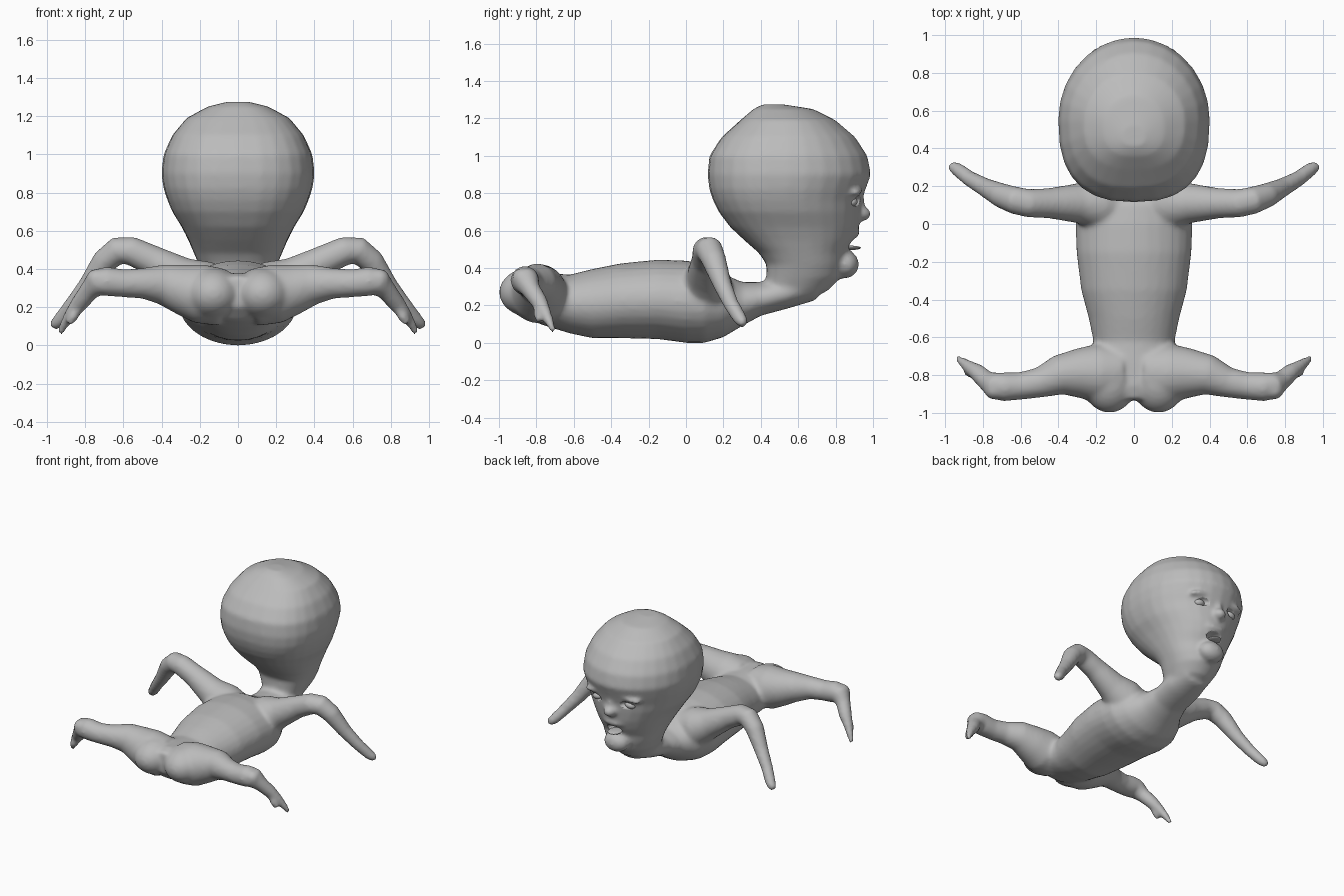
import bpy, bmesh, math
from mathutils import Vector, Matrix

if "Cube" in bpy.data.objects:
    bpy.data.objects.remove(bpy.data.objects["Cube"])

skin = bpy.data.materials.new("grey_skin")
skin.diffuse_color = (0.5, 0.5, 0.5, 1)
skin.use_nodes = True
skin.node_tree.nodes["Principled BSDF"].inputs["Base Color"].default_value = skin.diffuse_color
N = 28


def finish(name, bm):
    bmesh.ops.recalc_face_normals(bm, faces=bm.faces)
    me = bpy.data.meshes.new(name)
    bm.to_mesh(me)
    bm.free()
    for p in me.polygons:
        p.use_smooth = True
    me.materials.append(skin)
    ob = bpy.data.objects.new(name, me)
    bpy.context.collection.objects.link(ob)
    return ob


def loft(bm, rings):
    rows = [[bm.verts.new(p) for p in r] for r in rings]
    for a, b in zip(rows, rows[1:]):
        for i in range(N):
            j = (i + 1) % N
            bm.faces.new((a[i], a[j], b[j], b[i]))
    bm.faces.new(rows[0])
    bm.faces.new(rows[-1])


def tube(bm, path, s):
    """Round limb along (x, y, z, radius) points, mirrored by s."""
    pts = [Vector((x * s, y, z)) for x, y, z, r in path]
    rings = []
    for i, p in enumerate(pts):
        t = (pts[min(i + 1, len(pts) - 1)] - pts[max(i - 1, 0)]).normalized()
        u = t.cross(Vector((0, 1, 0))).normalized()
        v = t.cross(u)
        r = path[i][3]
        rings.append([p + r * (math.cos(k * math.tau / N) * u + math.sin(k * math.tau / N) * v)
                      for k in range(N)])
    loft(bm, rings)


def ball(bm, c, r, tilt=0):
    m = Matrix.Translation(c) @ Matrix.Rotation(tilt, 4, 'Y') @ Matrix.Diagonal((*r, 1))
    bmesh.ops.create_uvsphere(bm, u_segments=24, v_segments=16, radius=1, matrix=m)


def power(v, e):
    return math.copysign(abs(v) ** e, v)


body = bmesh.new()

# torso and neck: y, bottom z, top z, half width
torso = [(-.93, .2, .36, .1), (-.86, .13, .38, .2), (-.75, .09, .375, .24), (-.62, .05, .365, .215),
         (-.5, .025, .395, .24), (-.35, .025, .425, .28), (-.15, .02, .445, .305), (0, .0, .44, .31),
         (.1, .0, .425, .3), (.2, .03, .37, .25), (.3, .09, .325, .18), (.4, .145, .325, .15),
         (.55, .185, .36, .15), (.7, .23, .4, .12)]
loft(body, [[(w * math.cos(a), y, (lo + hi) / 2 + (hi - lo) / 2 * math.sin(a))
             for a in (k * math.tau / N for k in range(N))] for y, lo, hi, w in torso])

# head: z, back y, front y, half width; squarer at the back
head = [(1.275, .41, .52, .06), (1.25, .36, .68, .16), (1.19, .29, .8, .27), (1.1, .19, .905, .345),
        (1, .125, .97, .39), (.9, .115, .99, .402), (.82, .125, .96, .39), (.76, .145, .94, .37),
        (.7, .175, .935, .345), (.62, .235, .925, .295), (.55, .31, .9, .26), (.48, .39, .86, .23),
        (.42, .43, .85, .205), (.35, .43, .83, .175), (.28, .42, .76, .14), (.23, .42, .66, .08)]
rings = []
for z, y0, y1, w in head:
    ring = []
    for k in range(N):
        c, s = math.cos(k * math.tau / N), math.sin(k * math.tau / N)
        e = .78 if s < 0 else 1
        ring.append((w * power(c, e), (y0 + y1) / 2 + (y1 - y0) / 2 * power(s, e), z))
    rings.append(ring)
loft(body, rings)

# nose, lips and chin
ball(body, (0, .935, .69), (.05, .055, .04))
ball(body, (0, .92, .75), (.028, .035, .07))
ball(body, (0, .885, .59), (.095, .045, .03))
ball(body, (0, .85, .42), (.1, .075, .075))

arm = [(.1, .1, .27, .14), (.2, .11, .31, .14), (.3, .11, .36, .105), (.45, .11, .445, .08),
       (.56, .11, .495, .075), (.63, .125, .497, .073), (.7, .15, .44, .066), (.79, .195, .31, .05),
       (.87, .24, .21, .042), (.93, .285, .135, .038), (.957, .302, .11, .032), (.972, .312, .095, .018)]
leg = [(.08, -.79, .25, .15), (.2, -.79, .27, .155), (.3, -.79, .295, .13), (.4, -.8, .32, .105),
       (.5, -.84, .325, .08), (.6, -.857, .325, .073), (.69, -.862, .335, .077), (.74, -.855, .33, .072),
       (.78, -.83, .285, .052), (.83, -.785, .22, .046), (.875, -.755, .165, .034),
       (.915, -.725, .1, .024), (.935, -.71, .06, .014)]
for s in (-1, 1):
    tube(body, arm, s)
    tube(body, leg, s)
    ball(body, (.13 * s, -.82, .27), (.15, .18, .135))              # buttock
    ball(body, (.74 * s, -.88, .345), (.055, .05, .055))            # heel
    ball(body, (.86 * s, -.79, .16), (.03, .025, .06), -.5 * s)     # toe
    ball(body, (.14 * s, .9, .815), (.1, .045, .022), .15 * s)      # brow
body_ob = finish("body", body)

# cutters for eye sockets and open mouth
cut = bmesh.new()
for s in (-1, 1):
    ball(cut, (.14 * s, .935, .755), (.06, .045, .032), .1 * s)
ball(cut, (0, .93, .525), (.075, .11, .038))
cut_ob = finish("face_cutter", cut)
cut_ob.hide_render = True
cut_ob.hide_viewport = True

# blend all body parts into one skin
m = body_ob.modifiers.new("blend", 'REMESH')
m.mode = 'VOXEL'
m.voxel_size = .014
m.use_smooth_shade = True
m = body_ob.modifiers.new("soften", 'SMOOTH')
m.factor = .5
m.iterations = 8
m = body_ob.modifiers.new("face_cuts", 'BOOLEAN')
m.operation = 'DIFFERENCE'
m.object = cut_ob

# eyes
for s, side in ((-1, "left"), (1, "right")):
    bm = bmesh.new()
    ball(bm, (.14 * s, .885, .755), (.042, .032, .027), .1 * s)
    finish(side + "_eye", bm)

# tongue and lower lip
bm = bmesh.new()
ball(bm, (0, .875, .508), (.05, .06, .012))
finish("tongue", bm)
